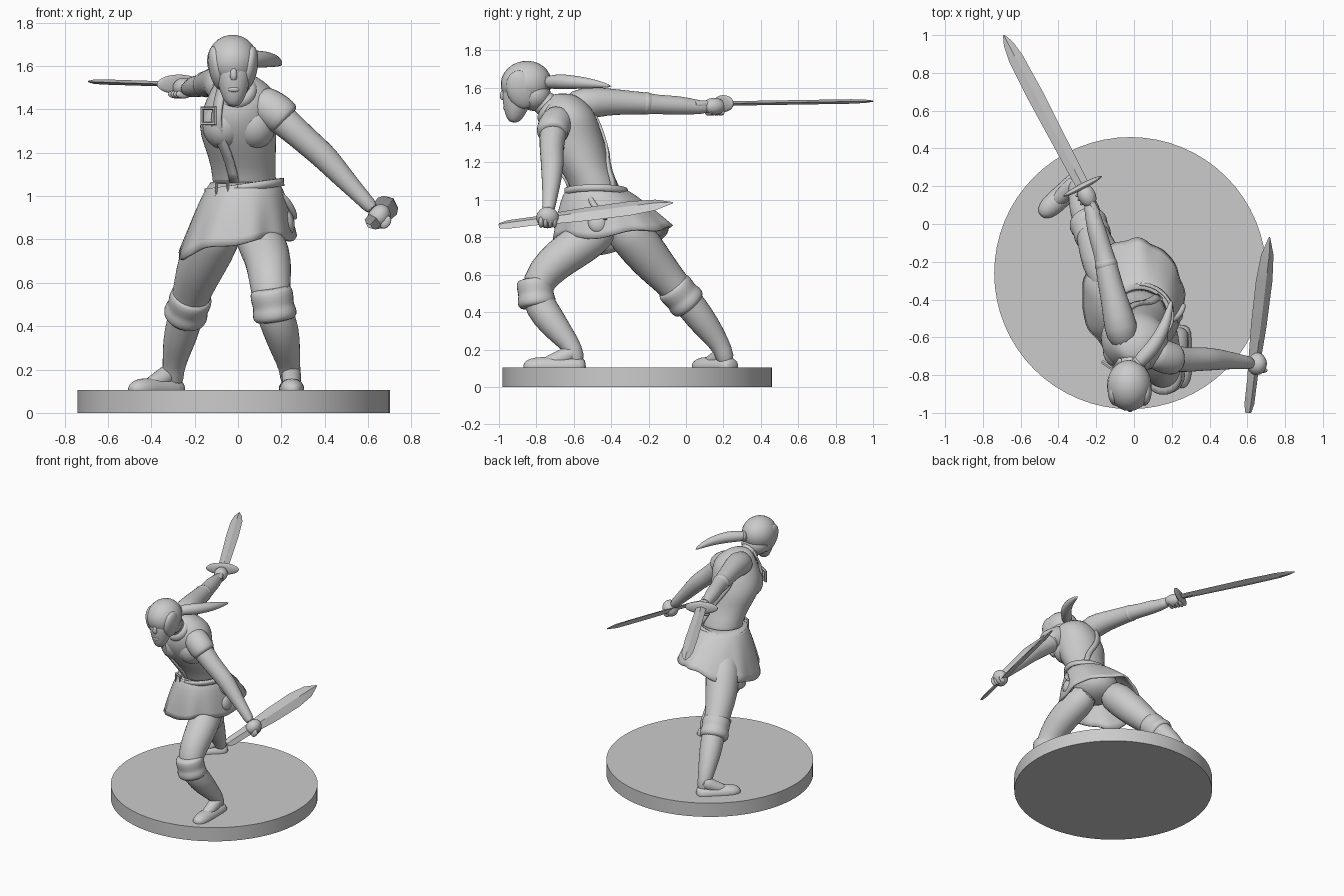
import bpy, bmesh, math
from mathutils import Vector

cube = bpy.data.objects.get("Cube")
if cube:
    bpy.data.objects.remove(cube)

grey = bpy.data.materials.new("plain grey")
grey.use_nodes = True
COLOUR = (0.6, 0.6, 0.6, 1)
grey.diffuse_color = COLOUR
grey.node_tree.nodes["Principled BSDF"].inputs["Base Color"].default_value = COLOUR


def finish(name, bm, subsurf=0, solid=0, angle=40):
    bmesh.ops.recalc_face_normals(bm, faces=bm.faces)
    mesh = bpy.data.meshes.new(name)
    bm.to_mesh(mesh)
    bm.free()
    ob = bpy.data.objects.new(name, mesh)
    bpy.context.collection.objects.link(ob)
    mesh.materials.append(grey)
    if solid:
        m = ob.modifiers.new("thickness", 'SOLIDIFY')
        m.thickness, m.offset = solid, 0
    if subsurf:
        m = ob.modifiers.new("smooth", 'SUBSURF')
        m.levels = m.render_levels = subsurf
    bpy.ops.object.select_all(action='DESELECT')
    ob.select_set(True)
    bpy.context.view_layer.objects.active = ob
    bpy.ops.object.shade_smooth_by_angle(angle=math.radians(angle))
    return ob


def loft(name, rings, closed=True, caps=True, **kw):
    """Skin a list of rings of points."""
    bm = bmesh.new()
    vs = [[bm.verts.new(p) for p in r] for r in rings]
    n = len(vs[0])
    for a, b in zip(vs, vs[1:]):
        for i in range(n if closed else n - 1):
            j = (i + 1) % n
            bm.faces.new((a[i], a[j], b[j], b[i]))
    if closed and caps:
        bm.faces.new(vs[0])
        bm.faces.new(vs[-1])
    return finish(name, bm, **kw)


def limb(name, pts, ref=(1, 0, 0), flat=1.0, sides=14):
    """Round tube through (x, y, z, radius) points; flat squashes it across ref."""
    ps = [Vector(p[:3]) for p in pts]
    rings = []
    for k, p in enumerate(ps):
        d = (ps[min(k + 1, len(ps) - 1)] - ps[max(k - 1, 0)]).normalized()
        v = d.cross(Vector(ref)).normalized()
        u = v.cross(d)
        r = pts[k][3] * 1.03
        rings.append([p + u * r * math.cos(t) + v * r * flat * math.sin(t)
                      for t in (math.tau * i / sides for i in range(sides))])
    return loft(name, rings, subsurf=1, angle=60)


def ball(name, loc, size, rot=(0, 0, 0)):
    bm = bmesh.new()
    bmesh.ops.create_uvsphere(bm, u_segments=24, v_segments=14, radius=1)
    ob = finish(name, bm, angle=60)
    ob.location, ob.scale, ob.rotation_euler = loc, size, rot
    return ob


def frame(name, loc, size, rot):
    """Square buckle made from a four-sided ring."""
    bpy.ops.mesh.primitive_torus_add(major_segments=4, minor_segments=6, major_radius=size,
                                     minor_radius=size * .22, location=loc, rotation=rot)
    ob = bpy.context.object
    ob.name = name
    ob.data.materials.append(grey)


# Round base
bm = bmesh.new()
bmesh.ops.create_cone(bm, cap_ends=True, segments=64, radius1=.72, radius2=.72, depth=.105)
finish("base", bm).location = (-.02, -.26, .0525)

# Torso: leaning ellipses (centre x, centre y, z, half width, half depth)
TORSO = [(.03, -.47, .98, .15, .14), (.03, -.485, 1.08, .145, .13), (.02, -.55, 1.18, .155, .14),
         (0, -.59, 1.28, .178, .165), (0, -.62, 1.36, .178, .168), (.02, -.63, 1.44, .17, .155),
         (.02, -.635, 1.5, .14, .125), (0, -.65, 1.55, .09, .08), (0, -.66, 1.57, .04, .04)]


def surf(z, deg, off=0.0):
    """Point on the torso at a height and angle (-90 is the front)."""
    z = min(max(z, TORSO[0][2]), TORSO[-1][2])
    for a, b in zip(TORSO, TORSO[1:]):
        if z <= b[2]:
            f = (z - a[2]) / (b[2] - a[2])
            cx, cy, _, rx, ry = [p + (q - p) * f for p, q in zip(a, b)]
            t = math.radians(deg)
            return Vector((cx + (rx + off) * math.cos(t), cy + (ry + off) * math.sin(t), z))


loft("torso", [[surf(r[2], i * 15) for i in range(24)] for r in TORSO], subsurf=1, angle=60)
for side, x in (("left", .075), ("right", -.065)):
    ball(side + "_chest", (x, -.67, 1.325), (.1, .1, .11), (.2, 0, 0))

# Tunic skirt with a slanted, pleated hem
rings = []
for k in range(9):
    f = k / 8
    ring = []
    for i in range(72):
        t = math.tau * i / 72
        c, s = math.cos(t), math.sin(t)
        spread = f ** .75 * (1 + .04 * f * math.sin(9 * t + 1) + .02 * f * math.sin(14 * t))
        hem = .765 + .045 * c + .03 * s + .05 * s * s + .012 * math.sin(5 * t)
        ring.append((.03 - .035 * f + (.15 + .115 * spread) * c,
                     -.485 + .09 * f + (.14 + .172 * spread) * s, 1.06 + (hem - 1.06) * f))
    rings.append(ring)
loft("skirt", rings, caps=False, solid=.014, angle=60)
ball("hips", (.01, -.43, .93), (.17, .17, .12))


# Belt and shoulder straps: ribbons lying on the torso
def ribbon(name, path, half, off, across=False):
    rows = []
    for z, a in path:
        if across:
            rows.append([surf(z - half, a, off), surf(z + half, a, off)])
        else:
            da = math.degrees(half / .15)
            rows.append([surf(z, a - da, off), surf(z, a + da, off)])
    return loft(name, rows, closed=False, solid=.014, angle=60)


ribbon("belt", [(1.04 + .025 * math.cos(math.radians(a)), a) for a in range(-100, 261, 10)],
       .018, .03, True)
ribbon("front_strap", [(1.54 - .048 * k, -132 + 2.5 * k) for k in range(11)], .02, .012)
ribbon("back_strap", [(1.54 - .048 * k, 135 - 9 * k) for k in range(11)], .02, .006)
limb("hanging_belt", [(.17, -.52, 1.03, .016), (.225, -.5, .98, .016), (.255, -.46, .93, .016),
                      (.265, -.42, .89, .012)], ref=(0, 1, 0))
frame("belt_buckle", surf(1.035, -124, .038), .042, (math.pi / 2, math.pi / 4, -.45))
frame("strap_buckle", surf(1.37, -135, .018), .05, (math.pi / 2, math.pi / 4, -.6))
ball("pouch", (.225, -.47, .88), (.035, .055, .06), (0, -.2, 0))

# Legs, knee cuffs and feet
limb("left_leg", [(.07, -.41, .87, .09), (.1, -.51, .8, .112), (.135, -.62, .725, .108),
                  (.145, -.71, .66, .102), (.15, -.795, .56, .09), (.165, -.8, .47, .085),
                  (.2, -.745, .38, .085), (.222, -.665, .28, .066), (.24, -.595, .2, .046),
                  (.245, -.585, .12, .05)])
limb("right_leg", [(-.06, -.39, .9, .1), (-.11, -.29, .81, .122), (-.17, -.19, .68, .113),
                   (-.21, -.09, .57, .09), (-.235, 0, .47, .08), (-.262, .075, .37, .08),
                   (-.285, .145, .28, .064), (-.3, .205, .19, .047), (-.3, .215, .12, .05)])
for side, a, b in (("left", (.15, -.81, .58), (.175, -.795, .42)),
                   ("right", (-.21, -.08, .55), (-.25, .025, .43))):
    a, b = Vector(a), Vector(b)
    limb(side + "_knee_cuff", [(*a.lerp(b, t), r) for t, r in
                               ((0, .085), (.12, .1), (.4, .098), (.55, .093),
                                (.7, .103), (.9, .101), (1, .08))])
for side, heel, toe in (("left", (.245, -.55), (.25, -.87)), ("right", (-.275, .245), (-.495, .045))):
    h, t = Vector(heel), Vector(toe)
    limb(side + "_foot", [(*h.lerp(t, f), .11, r) for f, r in
                          ((-.05, .03), (.04, .052), (.3, .05), (.55, .05), (.8, .05),
                           (.94, .034), (1, .015))], ref=(0, 0, 1), flat=1.15)
    limb(side + "_instep", [(*h.lerp(t, f), z, r) for f, z, r in
                            ((.08, .2, .044), (.26, .17, .046), (.46, .14, .042), (.7, .115, .034))],
         ref=(0, 0, 1))

# Arms with short sleeves
limb("right_arm", [(-.05, -.64, 1.48, .08), (-.07, -.54, 1.52, .09), (-.1, -.42, 1.525, .072),
                   (-.13, -.3, 1.52, .063), (-.15, -.2, 1.515, .058), (-.16, -.16, 1.51, .05),
                   (-.2, -.03, 1.505, .052), (-.225, .07, 1.495, .036), (-.235, .12, 1.495, .034)])
limb("left_arm", [(.1, -.68, 1.42, .075), (.18, -.71, 1.375, .075), (.28, -.72, 1.285, .064),
                  (.36, -.715, 1.215, .062), (.41, -.715, 1.17, .06), (.48, -.72, 1.09, .05),
                  (.58, -.73, .985, .036), (.63, -.74, .93, .034)], ref=(0, 1, 0))
limb("left_sleeve", [(.08, -.67, 1.45, .075), (.13, -.69, 1.415, .088), (.18, -.71, 1.385, .088),
                     (.215, -.715, 1.355, .085), (.222, -.715, 1.348, .07)], ref=(0, 1, 0))
limb("right_sleeve_hem", [(-.14, -.25, 1.518, .055), (-.148, -.215, 1.516, .064),
                          (-.155, -.18, 1.512, .055)])
ball("right_hand", (-.25, .15, 1.5), (.047, .065, .045), (0, 0, .45))
ball("left_hand", (.65, -.74, .905), (.05, .06, .06), (0, .6, 0))
for k in range(4):
    ball("left_finger", (.68 - .006 * k, -.775 + .024 * k, .88), (.024, .014, .032), (0, .6, 0))
    ball("right_finger", (-.25 - .012 * k, .12 + .022 * k, 1.47), (.04, .013, .02), (0, 0, .45))


# Swords: diamond-section blades with a long point
def blade(name, a, b, across, half, thick, shape):
    a, b = Vector(a), Vector(b)
    w = Vector(across).normalized()
    n = (b - a).cross(w).normalized()
    rings = []
    for f, s in shape:
        p = a.lerp(b, f)
        e = n * thick * min(1, s + .2)
        rings.append([p + w * half * s, p + e, p - w * half * s, p - e])
    loft(name, rings, angle=15)


blade("right_sword_blade", (-.27, .2, 1.515), (-.69, 1, 1.528), (.88, .46, 0), .044, .012,
      ((0, .8), (.3, .9), (.6, 1), (.85, .9), (.94, .6), (1, .1)))
ball("right_sword_guard", (-.272, .2, 1.515), (.115, .016, .045), (0, 0, .48))
limb("right_sword_grip", [(-.19, .04, 1.51, .022), (-.21, .08, 1.51, .02), (-.27, .2, 1.515, .02)])
blade("left_sword_blade", (.605, -1, .862), (.717, -.07, .985), (.75, 0, -.65), .058, .016,
      ((0, .35), (.05, .6), (.2, .62), (.3, .75), (.5, .95), (.75, 1), (.9, .75), (1, .08)))

# Neck, collar and head
limb("neck", [(0, -.66, 1.45, .085), (-.01, -.74, 1.5, .068), (-.02, -.83, 1.58, .06)])
limb("collar", [(0, -.69, 1.46, .08), (0, -.715, 1.475, .098), (-.005, -.735, 1.49, .092),
                (-.01, -.745, 1.5, .07)])
ball("hair", (-.025, -.855, 1.623), (.118, .136, .12), (.15, 0, 0))
ball("hair_nape", (-.02, -.81, 1.56), (.1, .088, .085))
for side, x, tilt in (("left", .05, .18), ("right", -.095, -.18)):
    ball(side + "_hair_sweep", (x, -.88, 1.59), (.04, .08, .105), (.3, tilt, 0))
limb("face", [(-.02, -.885, 1.645, .06), (-.02, -.9, 1.6, .08), (-.02, -.905, 1.54, .079),
              (-.02, -.912, 1.48, .063), (-.02, -.92, 1.435, .042), (-.02, -.92, 1.412, .02)])
limb("nose", [(-.02, -.968, 1.6, .012), (-.02, -.985, 1.555, .017), (-.02, -.972, 1.535, .016)])
ball("lips", (-.02, -.964, 1.492), (.028, .014, .014))
ball("brow", (-.02, -.95, 1.608), (.062, .03, .02))

# Ponytail
limb("ponytail", [(0, -.76, 1.625, .03), (.045, -.71, 1.632, .038), (.1, -.655, 1.632, .04),
                  (.145, -.58, 1.628, .034), (.178, -.5, 1.622, .026), (.2, -.395, 1.607, .006)])
limb("hair_tie", [(.005, -.75, 1.627, .03), (.02, -.735, 1.628, .043), (.035, -.72, 1.63, .03)])
